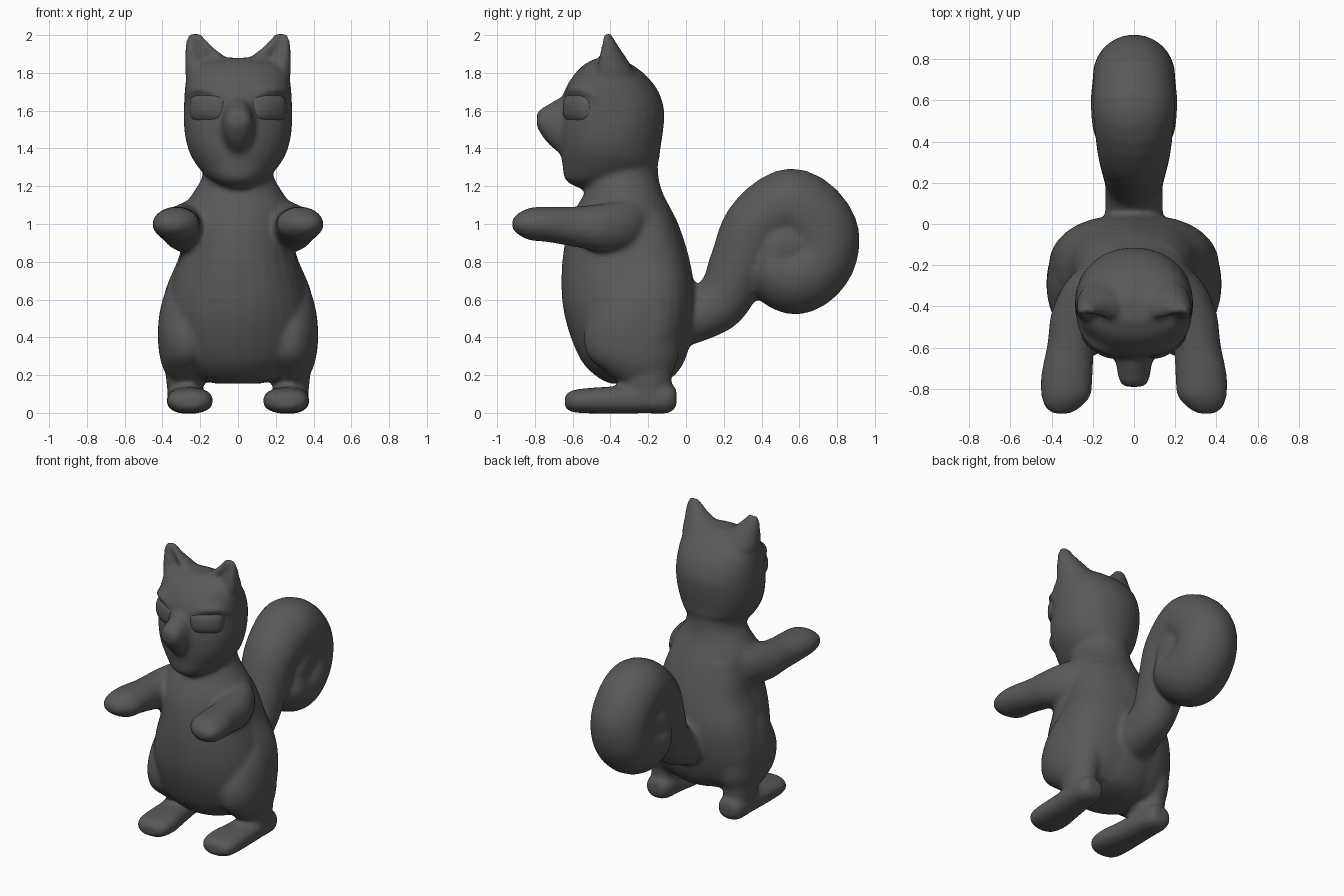
import bpy, bmesh, math
from mathutils import Vector

fur = bpy.data.materials.new("dark_grey")
fur.diffuse_color = (0.1, 0.1, 0.1, 1)
STEPS, SIDES = 5, 28


def catmull(p0, p1, p2, p3, t):
    return [0.5 * (2*b + (c-a)*t + (2*a-5*b+4*c-d)*t*t + (3*b-a-3*c+d)*t**3)
            for a, b, c, d in zip(p0, p1, p2, p3)]


def loft(bm, sections, side=1, power=2.0, dent=0.0):
    """Skin through rings (x, y, z, half width, half depth, tilt from flat in degrees)."""
    s = [sections[0]] + list(sections) + [sections[-1]]
    dense = [catmull(*s[i:i+4], k / STEPS) for i in range(len(s)-3) for k in range(STEPS)]
    dense.append(sections[-1])
    rings = []
    for x, y, z, a, b, tilt in dense:
        t = math.radians(tilt)
        ring = []
        for k in range(SIDES):
            q = 2 * math.pi * k / SIDES
            c, d = math.cos(q), math.sin(q)
            u = math.copysign(abs(c) ** (2/power), c) * a
            v = math.copysign(abs(d) ** (2/power), d) * b
            if d < 0:                       # hollow the front of the ring
                v *= 1 - dent * (1 - abs(c))
            ring.append(bm.verts.new((side*(x+u), y + v*math.cos(t), z + v*math.sin(t))))
        rings.append(ring)
    faces = [bm.faces.new(rings[0]), bm.faces.new(rings[-1][::-1])]
    for r, n in zip(rings, rings[1:]):
        for k in range(SIDES):
            j = (k+1) % SIDES
            faces.append(bm.faces.new((r[k], n[k], n[j], r[j])))
    bmesh.ops.recalc_face_normals(bm, faces=faces)


def column(rows):
    """Upright rings from (z, front y, back y, half width)."""
    return [(0, (f+b)/2, z, w, (b-f)/2, 0) for z, f, b, w in rows]


def finish(name, bm, voxel=None, smooth=0):
    me = bpy.data.meshes.new(name)
    bm.to_mesh(me)
    bm.free()
    me.materials.append(fur)
    ob = bpy.data.objects.new(name, me)
    bpy.context.collection.objects.link(ob)
    bpy.ops.object.select_all(action='DESELECT')
    bpy.context.view_layer.objects.active = ob
    ob.select_set(True)
    if voxel:
        m = ob.modifiers.new("blend", 'REMESH')
        m.mode, m.voxel_size = 'VOXEL', voxel
        m = ob.modifiers.new("soften", 'SMOOTH')
        m.factor, m.iterations = 0.5, smooth
        bpy.ops.object.convert(target='MESH')
    bpy.ops.object.shade_smooth()
    return ob


skin = bmesh.new()

# torso and neck
loft(skin, column([
    (.155, -.40, -.15, .12), (.19, -.47, -.07, .24), (.27, -.55, -.01, .32),
    (.40, -.61, .03, .365), (.55, -.65, .05, .375), (.70, -.66, .04, .345),
    (.85, -.65, .01, .30), (1.0, -.62, -.04, .295), (1.09, -.58, -.085, .285),
    (1.17, -.535, -.125, .235), (1.25, -.52, -.145, .19), (1.36, -.50, -.15, .18)]))

# hips and broad back
loft(skin, column([
    (.19, -.36, -.09, .33), (.28, -.44, -.02, .395), (.42, -.47, .025, .415),
    (.56, -.47, .045, .405), (.68, -.45, .04, .375), (.82, -.44, .01, .315),
    (.95, -.44, -.03, .285), (1.06, -.42, -.075, .25)]), power=2.4)

# head
loft(skin, column([
    (1.19, -.57, -.32, .07), (1.235, -.64, -.22, .15), (1.32, -.655, -.15, .225),
    (1.40, -.665, -.135, .265), (1.50, -.665, -.12, .285), (1.60, -.655, -.115, .287),
    (1.70, -.645, -.145, .283), (1.78, -.60, -.205, .272), (1.84, -.545, -.28, .23),
    (1.88, -.47, -.36, .12)]), power=2.1)

# muzzle and nose
loft(skin, [(0, -.58, 1.51, .13, .20, 90), (0, -.665, 1.52, .09, .15, 90),
            (0, -.735, 1.53, .078, .10, 90), (0, -.772, 1.545, .065, .062, 90),
            (0, -.79, 1.55, .04, .035, 90)])

# tail curling into a roll
loft(skin, [(0, -.12, .46, .13, .13, 112), (0, .03, .50, .14, .135, 118),
            (0, .185, .595, .14, .15, 130), (0, .28, .78, .16, .16, 155),
            (0, .37, .98, .18, .175, 145), (0, .55, 1.10, .20, .195, 90),
            (0, .70, .98, .20, .205, 15), (0, .71, .82, .20, .19, -25),
            (0, .59, .725, .21, .205, -90), (0, .47, .77, .20, .165, -150),
            (0, .48, .90, .17, .09, -190)])

# filled centre of the tail roll
loft(skin, [(0, .34, .82, .10, .13, 90), (0, .45, .86, .185, .19, 90),
            (0, .58, .88, .18, .2, 90), (0, .72, .88, .16, .15, 90)])

for side in (1, -1):
    # arm reaching forward
    loft(skin, [(.11, -.17, 1.01, .10, .11, 90), (.20, -.28, .995, .13, .14, 90),
                (.275, -.43, .98, .125, .13, 90), (.305, -.58, .985, .115, .108, 90),
                (.325, -.73, .998, .125, .094, 90), (.33, -.83, 1.0, .12, .085, 90),
                (.345, -.89, 1.0, .085, .055, 90), (.35, -.92, 1.0, .04, .025, 90)], side)
    # haunch
    loft(skin, [(.27, -.24, .17, .08, .13, 0), (.275, -.25, .22, .115, .18, 0),
                (.275, -.28, .30, .14, .24, 0), (.275, -.29, .42, .15, .25, 0),
                (.265, -.28, .56, .145, .21, 0), (.25, -.26, .68, .115, .14, 0),
                (.23, -.25, .76, .05, .06, 0)], side)
    # lower leg
    loft(skin, [(.275, -.20, .03, .09, .12, 0), (.28, -.205, .12, .095, .125, 0),
                (.28, -.21, .22, .105, .14, 0), (.27, -.22, .32, .12, .16, 0)], side)
    # foot
    loft(skin, [(.25, -.64, .06, .06, .035, 90), (.255, -.60, .062, .11, .058, 90),
                (.255, -.50, .065, .123, .068, 90), (.265, -.36, .068, .11, .073, 90),
                (.275, -.22, .075, .10, .077, 90), (.28, -.10, .075, .09, .077, 90),
                (.28, -.05, .08, .06, .05, 90)], side, power=2.4)
    # ear with hollow front
    loft(skin, [(.16, -.40, 1.72, .10, .12, 0), (.165, -.40, 1.80, .115, .125, 0),
                (.168, -.41, 1.87, .112, .10, 0), (.203, -.415, 1.93, .076, .065, 0),
                (.221, -.42, 1.975, .052, .042, 0), (.228, -.42, 2.005, .032, .024, 0),
                (.228, -.42, 2.016, .018, .014, 0)], side, dent=.85)
    # brow ridge
    loft(skin, [(.055, -.64, 1.665, .03, .025, 90), (.11, -.63, 1.712, .035, .03, 60),
                (.18, -.59, 1.722, .035, .033, 45), (.235, -.525, 1.705, .03, .033, 20),
                (.262, -.46, 1.66, .018, .022, 0)], side)

finish("squirrel_body", skin, voxel=.016, smooth=6)

# eyes: soft squared domes
for side, name in ((1, "eye_left"), (-1, "eye_right")):
    bm = bmesh.new()
    rows = [(.065, 1.0), (.03, 1.0), (.0, .98), (-.025, .9), (-.05, .7), (-.064, .42), (-.069, .12)]
    loft(bm, [(0, y, 0, .124*k, .09*k, 90) for y, k in rows], power=3.0)
    ang = math.radians(34) * side
    for v in bm.verts:
        x, y, z = v.co
        v.co = Vector((x*math.cos(ang) - y*math.sin(ang) + .15*side,
                       x*math.sin(ang) + y*math.cos(ang) - .562, z + 1.615))
    finish(name, bm)
